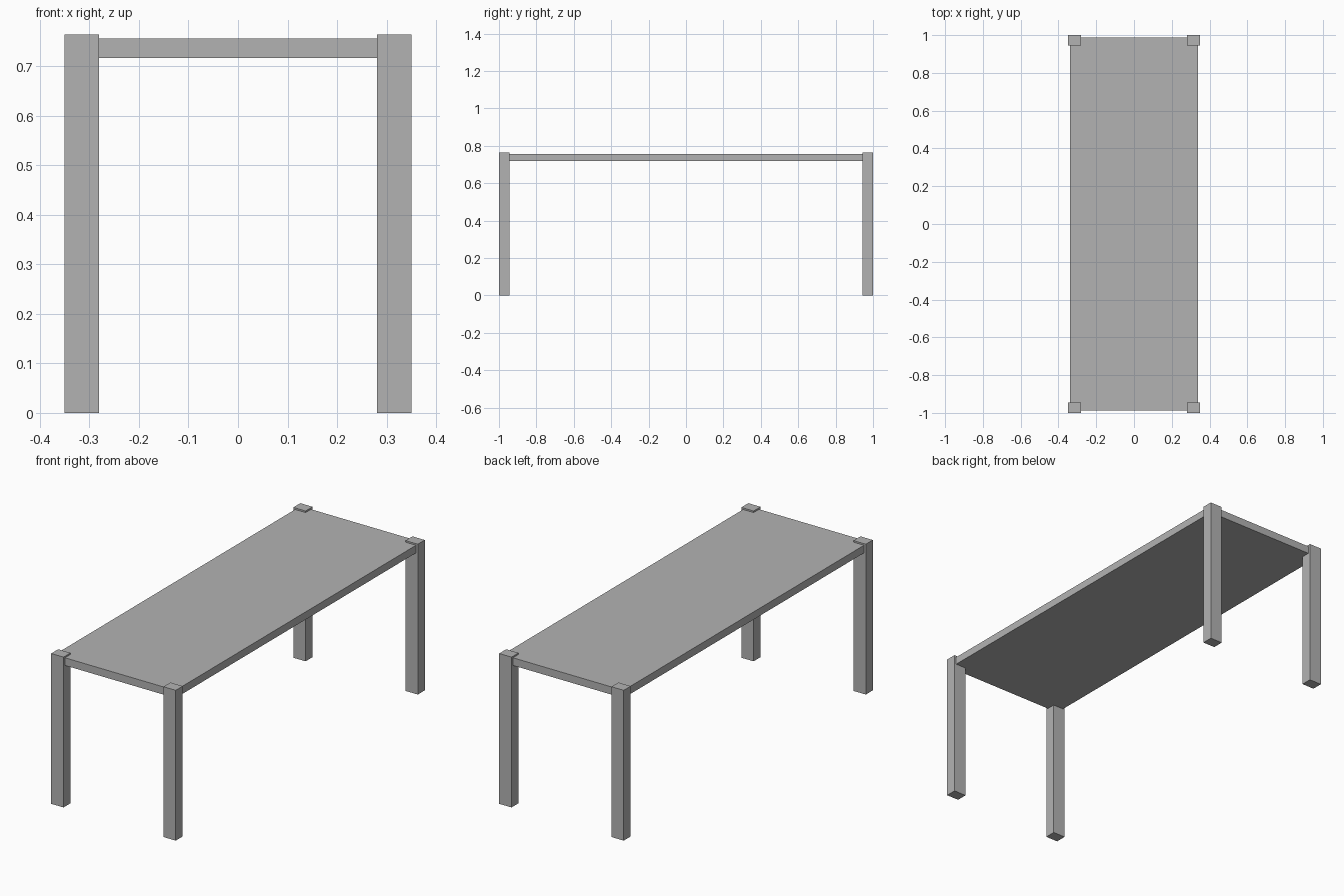
import bpy

cube = bpy.data.objects.get("Cube")
if cube:
    bpy.data.objects.remove(cube, do_unlink=True)

# Single flat grey finish
grey = bpy.data.materials.new("grey")
grey.use_nodes = True
COLOUR = (0.45, 0.45, 0.45, 1.0)
grey.diffuse_color = COLOUR
grey.node_tree.nodes["Principled BSDF"].inputs["Base Color"].default_value = COLOUR


def box(name, lo, hi):
    """Add a box spanning the two corner points."""
    centre = [(a + b) / 2 for a, b in zip(lo, hi)]
    bpy.ops.mesh.primitive_cube_add(size=1, location=centre)
    obj = bpy.context.object
    obj.name = name
    obj.scale = [b - a for a, b in zip(lo, hi)]
    bpy.ops.object.transform_apply(location=False, rotation=False, scale=True)
    obj.data.materials.append(grey)
    return obj


# Table top, set slightly below the leg ends and inside their outer faces
box("table_top", (-0.34, -0.988, 0.717), (0.34, 0.988, 0.756))

# Four corner legs rising just above the top
LEG_X, LEG_Y, LEG_H = 0.069, 0.056, 0.764
for side, sx in (("left", 1), ("right", -1)):
    for end, sy in (("front", -1), ("back", 1)):
        cx, cy = sx * (0.35 - LEG_X / 2), sy * (1 - LEG_Y / 2)
        box(f"{end}_{side}_leg",
            (cx - LEG_X / 2, cy - LEG_Y / 2, 0),
            (cx + LEG_X / 2, cy + LEG_Y / 2, LEG_H))
